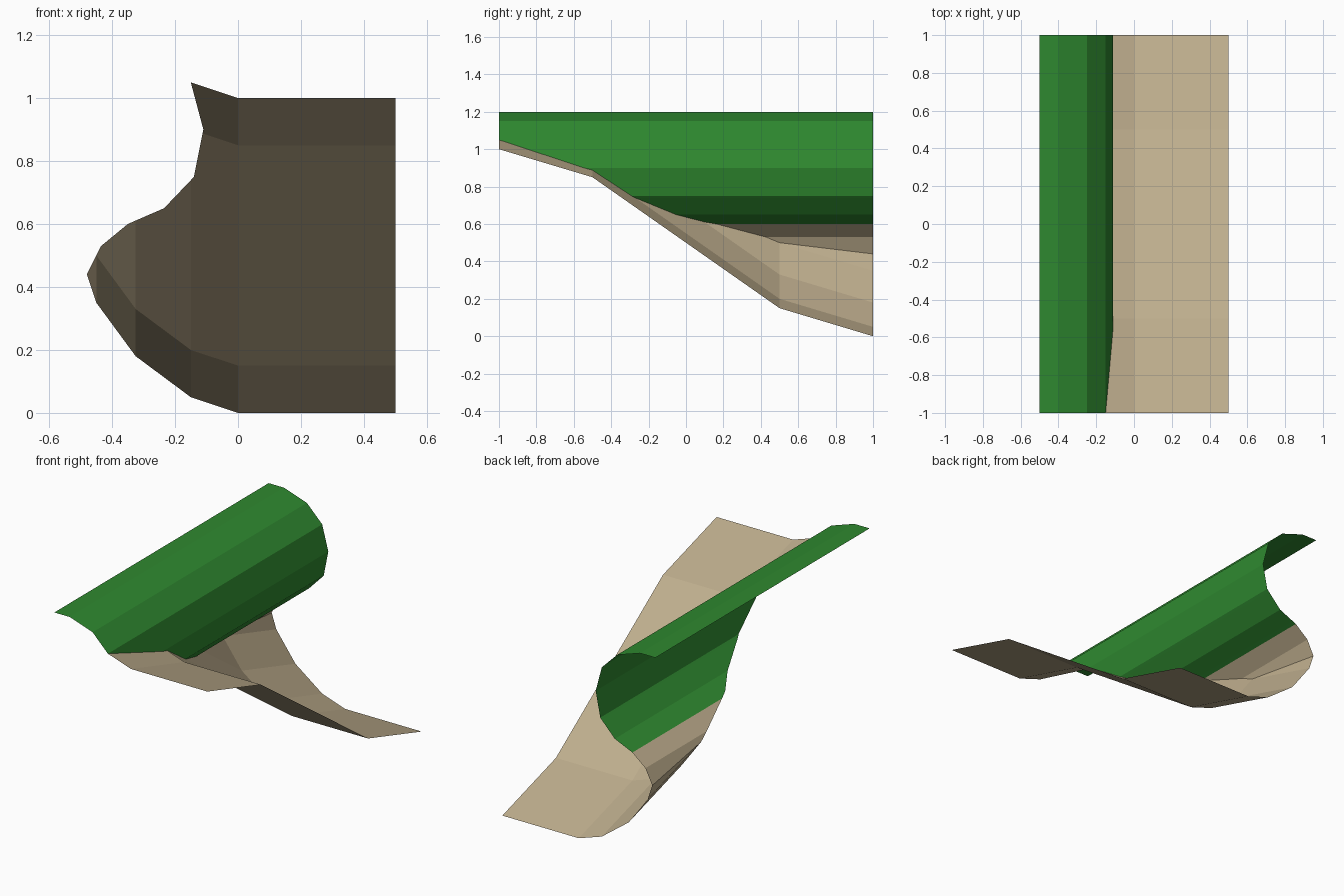
import bpy, bmesh

if "Cube" in bpy.data.objects:
    bpy.data.objects.remove(bpy.data.objects["Cube"], do_unlink=True)


def make_material(name, color):
    mat = bpy.data.materials.new(name)
    mat.use_nodes = True
    mat.diffuse_color = (*color, 1)
    mat.node_tree.nodes["Principled BSDF"].inputs["Base Color"].default_value = (*color, 1)
    return mat


def interpolate(points, t):
    """Value at t of a polyline given as (t, value) pairs in rising order."""
    for (t0, v0), (t1, v1) in zip(points, points[1:]):
        if t <= t1:
            break
    return v0 + (v1 - v0) * (t - t0) / (t1 - t0)


def make_sheet(name, rows, mat):
    """Flat-shaded sheet bridging consecutive rows of points."""
    bm = bmesh.new()
    grid = [[bm.verts.new(p) for p in row] for row in rows]
    for a, b in zip(grid, grid[1:]):
        for j in range(len(a) - 1):
            bm.faces.new((a[j], a[j + 1], b[j + 1], b[j]))
    bmesh.ops.remove_doubles(bm, verts=bm.verts, dist=0.0005)
    mesh = bpy.data.meshes.new(name)
    bm.to_mesh(mesh)
    bm.free()
    mesh.materials.append(mat)
    obj = bpy.data.objects.new(name, mesh)
    bpy.context.collection.objects.link(obj)
    return obj


tan = make_material("tan_earth", (0.52, 0.425, 0.27))
green = make_material("grass_green", (0.028, 0.25, 0.029))

# Ramp: descending height along y, and the upward curl across x
ramp_line = [(-1, 1), (-0.5, 0.85), (0.5, 0.15), (1, 0)]
curl = [(-0.48, 0.44), (-0.45, 0.35), (-0.325, 0.18), (-0.15, 0.05), (0, 0), (0.5, 0)]
height_to_y = [(z, y) for y, z in reversed(ramp_line)]

# Overhanging bank profile (x, z), from the lip down to the undercut
lip = [(-0.5, 1.2), (-0.4, 1.2), (-0.25, 1.15)]
bank = [(-0.15, 1.05), (-0.11, 0.9), (-0.1125, 0.8875), (-0.14, 0.75), (-0.15, 0.739),
        (-0.235, 0.65), (-0.325, 0.611), (-0.35, 0.6), (-0.435, 0.53),
        (-0.45, 0.5), (-0.48, 0.44)]

# Seam where the bank profile meets the ramp
seam = [(x, interpolate(height_to_y, z - interpolate(curl, x)), z) for x, z in bank]

# Ramp surface, clipped along the seam
ramp_rows = []
for sx, y, sz in seam:
    row = [(sx, y, sz)]
    for x, rise in curl:
        row.append((x, y, interpolate(ramp_line, y) + rise) if x > sx else (sx, y, sz))
    ramp_rows.append(row)
make_sheet("earth_ramp", ramp_rows, tan)

# Bank strips running from the seam to the back edge
bank_rows = [[(x, 1, z), (x, -1, z)] for x, z in lip]
bank_rows += [[(x, 1, z), (x, y, z)] for x, y, z in seam]
split = next(i for i, row in enumerate(bank_rows) if row[0][2] <= 0.6)
make_sheet("grass_bank", bank_rows[:split + 1], green)
make_sheet("earth_undercut", bank_rows[split:], tan)
